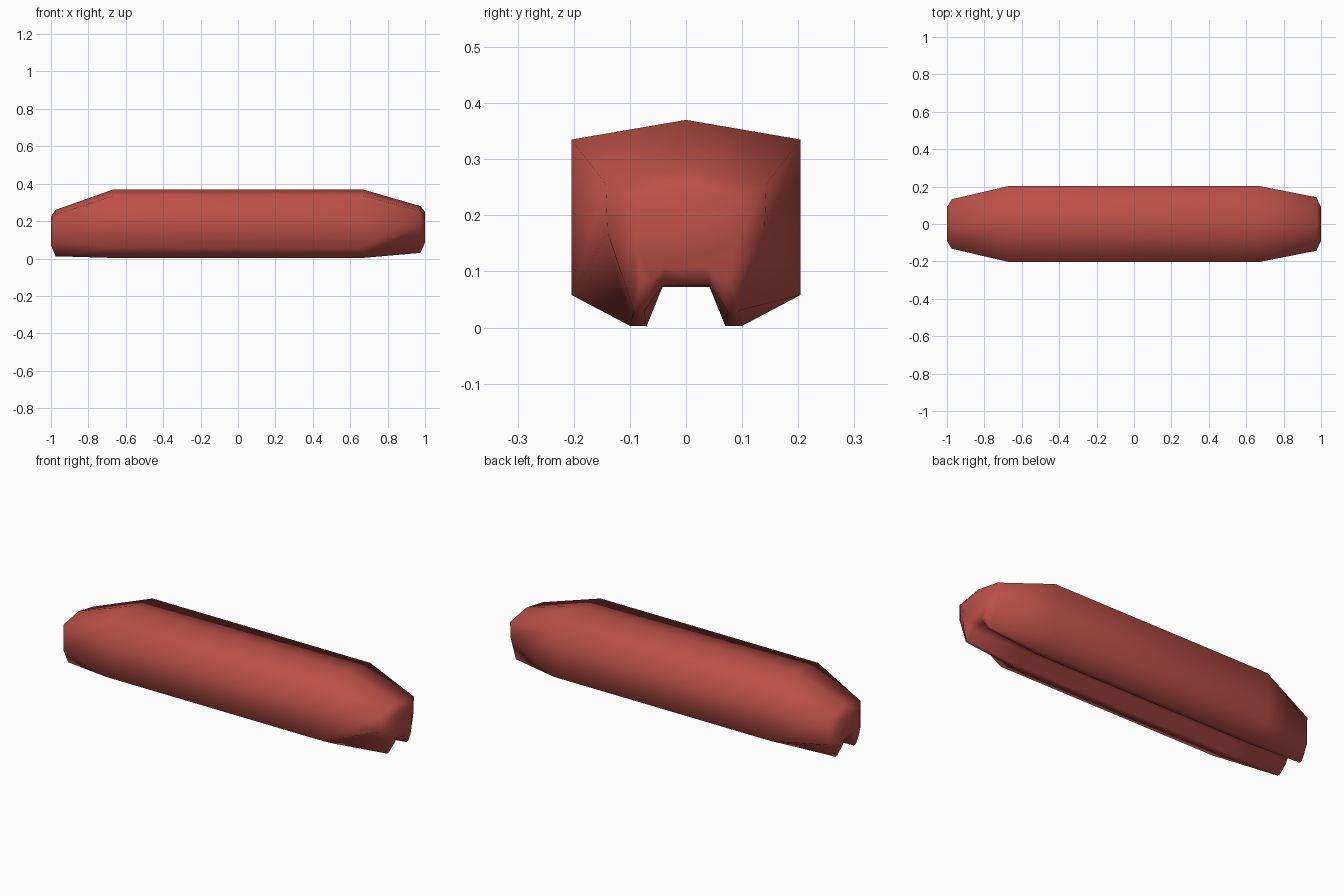
import bpy, bmesh

if "Cube" in bpy.data.objects:
    bpy.data.objects.remove(bpy.data.objects["Cube"])

red = bpy.data.materials.new("brick red")
red.diffuse_color = (0.5, 0.08, 0.065, 1)
red.use_nodes = True
red.node_tree.nodes["Principled BSDF"].inputs["Base Color"].default_value = red.diffuse_color

# Half cross-sections along x: ridge, shoulder, lower side, foot outer, foot inner, channel roof
MID = [(0, .37), (.204, .335), (.204, .058), (.10, .003), (.07, .003), (.042, .072)]
SECTIONS = [
    (-1.0, [(0, .225), (.085, .205), (.09, .11), (.08, .07), (.06, .07), (.038, .105)]),
    (-.975, [(0, .26), (.132, .235), (.13, .09), (.09, .012), (.072, .012), (.042, .075)]),
    (-.665, MID),
    (.665, MID),
    (.975, [(0, .28), (.143, .255), (.14, .17), (.093, .03), (.074, .03), (.042, .075)]),
    (1.0, [(0, .25), (.085, .23), (.09, .15), (.08, .085), (.06, .085), (.038, .108)]),
]

bm = bmesh.new()
rings = []
for x, half in SECTIONS:
    loop = half + [(-y, z) for y, z in reversed(half[1:])]
    rings.append([bm.verts.new((x, y, z)) for y, z in loop])

# Skin between neighbouring sections
n = len(rings[0])
for a, b in zip(rings, rings[1:]):
    for i in range(n):
        j = (i + 1) % n
        bm.faces.new((a[i], a[j], b[j], b[i]))

# End caps, built as strips across the mirrored halves
for r in (rings[0], rings[-1]):
    bm.faces.new((r[0], r[1], r[-1]))
    bm.faces.new((r[1], r[2], r[-2], r[-1]))
    bm.faces.new((r[2], r[5], r[-5], r[-2]))
    bm.faces.new((r[2], r[3], r[4], r[5]))
    bm.faces.new((r[-2], r[-5], r[-4], r[-3]))
bmesh.ops.recalc_face_normals(bm, faces=bm.faces[:])
for f in bm.faces:
    f.smooth = True

mesh = bpy.data.meshes.new("grooved_bar")
bm.to_mesh(mesh)
bm.free()
mesh.materials.append(red)
bar = bpy.data.objects.new("grooved_bar", mesh)
bpy.context.collection.objects.link(bar)
